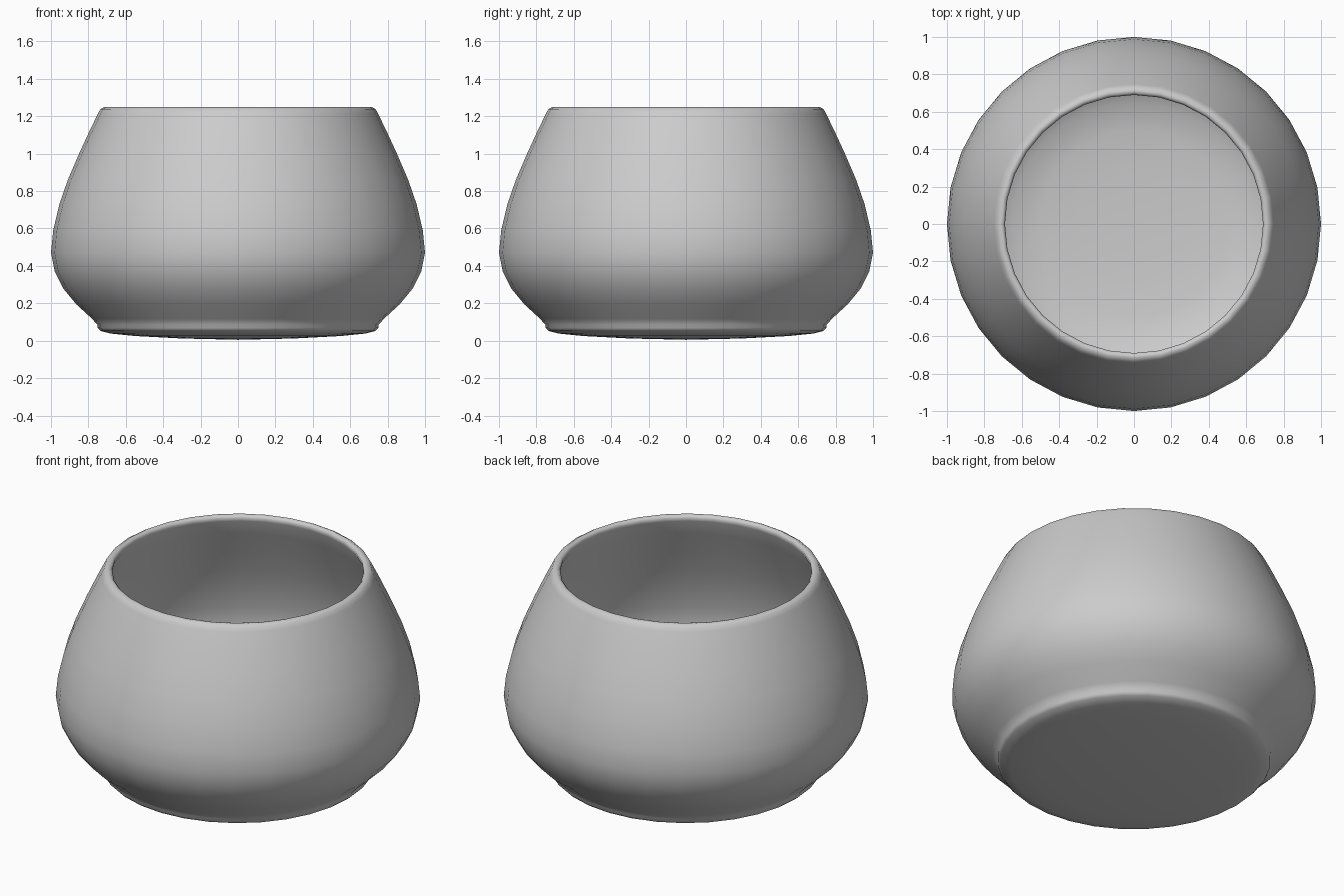
import bpy
import bmesh
import math

SEGMENTS = 32

if "Cube" in bpy.data.objects:
    bpy.data.objects.remove(bpy.data.objects["Cube"], do_unlink=True)

# Single plain glaze
glaze = bpy.data.materials.new("grey_glaze")
glaze.use_nodes = True
grey = (0.6, 0.6, 0.6, 1.0)
glaze.diffuse_color = grey
glaze.node_tree.nodes["Principled BSDF"].inputs["Base Color"].default_value = grey

# Half section (radius, height): underside, foot, belly, shoulder, rim
outside = [(0, 0.005), (0.3, 0.012), (0.55, 0.025), (0.68, 0.038), (0.735, 0.052),
           (0.75, 0.068), (0.752, 0.085), (0.78, 0.117), (0.865, 0.195), (0.935, 0.28),
           (0.98, 0.37), (1.0, 0.47), (0.988, 0.59), (0.955, 0.73), (0.91, 0.86),
           (0.85, 1.0), (0.79, 1.13), (0.748, 1.215), (0.736, 1.238), (0.715, 1.25)]
# Inner wall down to the floor
inside = [(0.7, 1.247), (0.69, 1.235), (0.694, 1.215), (0.738, 1.12), (0.8, 0.98), (0.86, 0.84),
          (0.905, 0.71), (0.936, 0.58), (0.948, 0.47), (0.932, 0.38), (0.892, 0.305),
          (0.83, 0.23), (0.74, 0.15), (0.65, 0.1), (0.5, 0.075), (0.3, 0.062), (0, 0.055)]

# Lathe the section around the vertical axis
bm = bmesh.new()
verts = [bm.verts.new((r, 0, z)) for r, z in outside + inside]
edges = [bm.edges.new(pair) for pair in zip(verts, verts[1:])]
bmesh.ops.spin(bm, geom=verts + edges, cent=(0, 0, 0), axis=(0, 0, 1),
               angle=math.tau, steps=SEGMENTS)
bmesh.ops.remove_doubles(bm, verts=bm.verts, dist=0.0005)
bmesh.ops.recalc_face_normals(bm, faces=bm.faces)
for face in bm.faces:
    face.smooth = True

mesh = bpy.data.meshes.new("bowl")
bm.to_mesh(mesh)
bm.free()
mesh.materials.append(glaze)
bowl = bpy.data.objects.new("bowl", mesh)
bpy.context.collection.objects.link(bowl)
